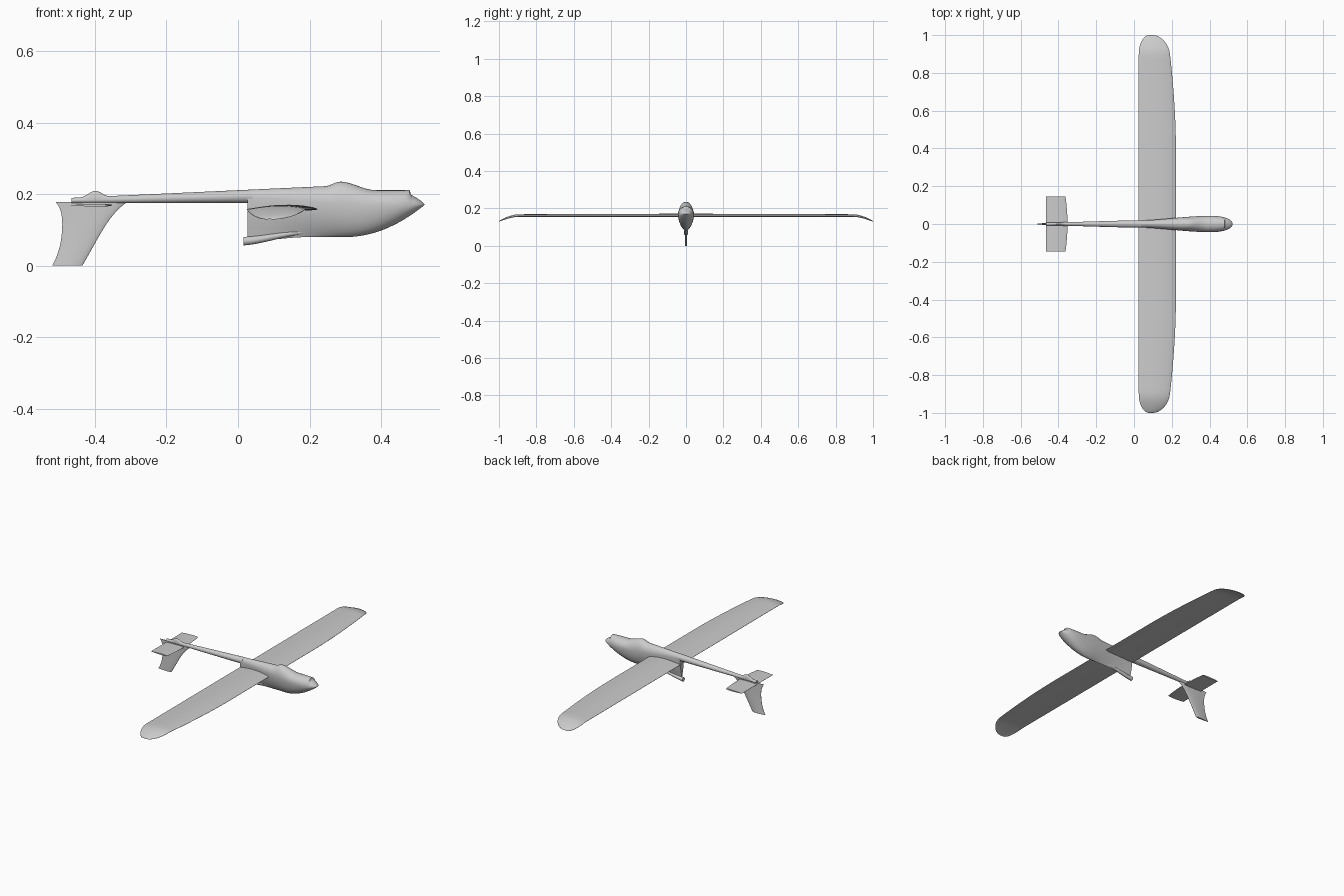
import bpy, bmesh, math

cube = bpy.data.objects.get("Cube")
if cube:
    bpy.data.objects.remove(cube, do_unlink=True)

grey = bpy.data.materials.new("plain grey")
grey.use_nodes = True
shade = (0.6, 0.6, 0.6, 1)
grey.diffuse_color = shade
grey.node_tree.nodes["Principled BSDF"].inputs["Base Color"].default_value = shade


def steps(start, end, count):
    """Evenly spaced stations, both ends included."""
    return [start + (end - start) * i / count for i in range(count + 1)]


def ease(value, start, end):
    """Smooth ramp from zero to one between start and end."""
    t = min(max((value - start) / (end - start), 0), 1)
    return t * t * (3 - 2 * t)


def hump(value, centre, reach):
    """Smooth bump of unit height."""
    return 1 - ease(abs(value - centre), 0, reach)


def loft(name, rings):
    """Skin a list of equal-length closed rings and cap both ends."""
    bm = bmesh.new()
    rows = [[bm.verts.new(point) for point in ring] for ring in rings]
    for near, far in zip(rows, rows[1:]):
        for i in range(len(near)):
            bm.faces.new((near[i - 1], near[i], far[i], far[i - 1]))
    bm.faces.new(rows[0])
    bm.faces.new(rows[-1])
    bmesh.ops.recalc_face_normals(bm, faces=bm.faces)
    mesh = bpy.data.meshes.new(name)
    bm.to_mesh(mesh)
    bm.free()
    mesh.materials.append(grey)
    part = bpy.data.objects.new(name, mesh)
    bpy.context.collection.objects.link(part)
    bpy.ops.object.select_all(action='DESELECT')
    part.select_set(True)
    bpy.context.view_layer.objects.active = part
    bpy.ops.object.shade_smooth_by_angle(angle=math.radians(50))


def section(x, top, middle, bottom, width, keel=1, sides=32):
    """Egg-shaped hull section; a higher keel value pinches the underside."""
    ring = []
    for i in range(sides):
        angle = math.tau * i / sides
        across, rise = math.cos(angle), math.sin(angle)
        if rise >= 0:
            ring.append((x, width * across, middle + (top - middle) * rise))
        else:
            side = math.copysign(abs(across) ** keel, across)
            ring.append((x, width * side, middle + (middle - bottom) * rise))
    return ring


def airfoil(lead, trail, thick, camber, place, cuts=14):
    """Ring round a wing section; place maps (x, offset) to a point."""
    upper, lower = [], []
    for angle in steps(0, math.pi, cuts):
        t = (1 - math.cos(angle)) / 2
        half = max(thick * 2.6 * math.sqrt(t) * (1 - t), 0.0006)
        arch = camber * math.sin(math.pi * t)
        x = lead + (trail - lead) * t
        upper.append(place(x, arch + half))
        lower.append(place(x, arch - half))
    return upper + lower[::-1]


def spine(x):
    """Height of the straight top line, rising towards the nose."""
    return 0.211 + 0.046 * x


# Slender tail boom, with a small fairing above the fin
belly = 0.175
rings = []
for x in steps(-0.465, 0.04, 50):
    top = spine(x) + 0.017 * hump(x, -0.4, 0.04)
    width = 0.008 + 0.012 * ease(x, -0.5, 0.1)
    rings.append(section(x, top, (spine(x) + belly) / 2, belly, width))
loft("tail_boom", rings)


def hull_section(x):
    """Deep pod with a pinched keel, a canopy hump and a rounded nose."""
    top = spine(x) + 0.011 * hump(x, 0.285, 0.04)
    if x > 0.285:
        top = 0.211 + 0.024 * hump(x, 0.285, 0.1)
    middle = 0.19 - 0.02 * ease(x, 0, 0.4)
    # The nose cone steps down slightly from the flat deck
    nose = max(x - 0.48, 0) / 0.042
    if nose > 0:
        top = middle + 0.03 * (1 - nose) ** 0.7
    sweep = max(x - 0.3, 0) / 0.222
    bottom = 0.066 + 0.014 * ease(x, 0, 0.2) + 0.09 * sweep ** 2
    round_off = max(x - 0.4, 0) / 0.122
    width = (0.018 + 0.025 * ease(x, 0, 0.4)) * math.sqrt(1 - round_off ** 2.5)
    return section(x, top, middle, bottom, width, 3 - 2 * ease(x, 0, 0.4))


stations = steps(0.026, 0.48, 40) + steps(0.484, 0.521, 10)
loft("fuselage", [hull_section(x) for x in stations])

# Tube along the rear of the keel, fading into the hull
rings = []
for x in steps(0.016, 0.2, 12):
    fade = ease(x, 0, 0.2)
    height, radius = 0.068 + 0.026 * fade, 0.012 - 0.006 * fade
    rings.append(section(x, height + radius, height, height - radius, radius))
loft("keel_tube", rings)

# Full-span wing: straight trailing edge, swept-back and drooping round tips
rings = []
for angle in steps(-math.pi / 2, math.pi / 2, 60):
    y = math.sin(angle)
    span = abs(y)
    tip = max(span - 0.9, 0) / 0.1
    curl = 1 - math.sqrt(max(1 - tip * tip, 0))
    lead = 0.222 - 0.11 * max(span - 0.4, 0) ** 1.8 - 0.08 * curl
    trail = 0.025 + 0.055 * curl
    z = 0.158 - 0.028 * tip ** 1.5
    scale = (lead - trail) / 0.2
    rings.append(airfoil(lead, trail, 0.007 * scale, 0.006 * scale,
                         lambda x, lift: (x, y, z + lift)))
loft("wing", rings)

# Tailplane with a gently bowed leading edge
rings = []
for y in steps(-0.145, 0.145, 8):
    rings.append(airfoil(-0.352 - y * y / 2, -0.467, 0.004, 0,
                         lambda x, lift: (x, y, 0.169 + lift)))
loft("tailplane", rings)

# Swept fin hanging below the boom, flaring out where it joins
rings = []
for t in steps(0, 1, 20):
    lead = -0.435 + 0.1 * t + 0.025 * t ** 6
    trail = -0.49 - 0.03 * (1 - t) ** 3.5 - 0.02 * t ** 8
    rings.append(airfoil(lead, trail, 0.005, 0,
                         lambda x, lift: (x, lift, 0.178 * t)))
loft("fin", rings)
